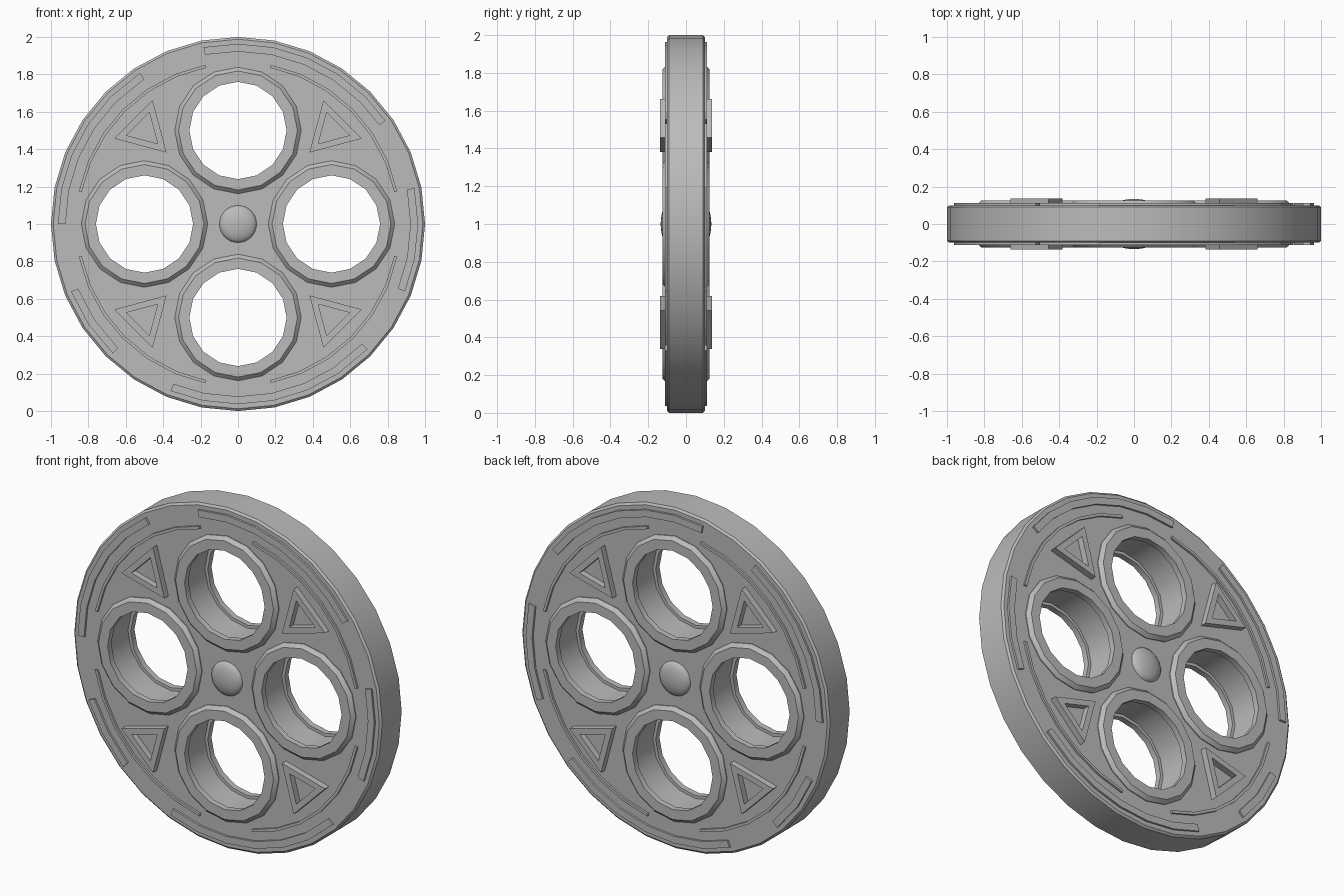
import bpy, bmesh, math

if "Cube" in bpy.data.objects:
    bpy.data.objects.remove(bpy.data.objects["Cube"])

grey = bpy.data.materials.new("plain_grey")
grey.diffuse_color = (0.5, 0.5, 0.5, 1)
grey.use_nodes = True
grey.node_tree.nodes["Principled BSDF"].inputs["Base Color"].default_value = grey.diffuse_color
AXLE_Z = 1.0


def point(r, deg, y, cx=0.0, cz=AXLE_Z):
    a = math.radians(deg)
    return (cx + r * math.cos(a), y, cz + r * math.sin(a))


def finish(bm, name, mirror=False, smooth=True):
    bmesh.ops.recalc_face_normals(bm, faces=bm.faces)
    me = bpy.data.meshes.new(name)
    bm.to_mesh(me)
    bm.free()
    me.materials.append(grey)
    ob = bpy.data.objects.new(name, me)
    bpy.context.collection.objects.link(ob)
    if mirror:  # repeat the relief on the back face
        m = ob.modifiers.new("both_faces", 'MIRROR')
        m.use_axis = (False, True, False)
        m.use_mirror_merge = False
    if smooth:
        shade(ob)
    return ob


def shade(ob):
    bpy.ops.object.select_all(action='DESELECT')
    ob.select_set(True)
    bpy.context.view_layer.objects.active = ob
    bpy.ops.object.shade_smooth_by_angle(angle=math.radians(30))


def lathe(bm, profile, n, cx=0.0, cz=AXLE_Z, phase=0.0, closed=True):
    """Spin (radius, y) points round the y axis; open profiles get end caps."""
    loops = [[bm.verts.new(point(r, phase + 360 * i / n, y, cx, cz)) for i in range(n)]
             for r, y in profile]
    pairs = list(zip(loops, loops[1:]))
    if closed:
        pairs.append((loops[-1], loops[0]))
    else:
        bm.faces.new(loops[0])
        bm.faces.new(loops[-1])
    for a, b in pairs:
        for i in range(n):
            j = (i + 1) % n
            bm.faces.new((a[i], a[j], b[j], b[i]))


def arc_strip(bm, r0, r1, a0, a1, y0, y1):
    """Raised curved strip whose corners follow the 32-sided rim."""
    step = 360 / 32
    angles = [a0] + [k * step for k in range(-40, 41)
                     if a0 + 1 < k * step < a1 - 1] + [a1]
    rings = [[bm.verts.new(point(r, a, y))
              for r, y in ((r0, y0), (r1, y0), (r1, y1), (r0, y1))] for a in angles]
    for p, q in zip(rings, rings[1:]):
        for i in range(4):
            j = (i + 1) % 4
            bm.faces.new((p[i], p[j], q[j], q[i]))
    bm.faces.new(rings[0])
    bm.faces.new(rings[-1])


hole_centres = [(0.5 * math.cos(k * math.pi / 2), AXLE_Z + 0.5 * math.sin(k * math.pi / 2))
                for k in range(4)]

# Wheel disc with slightly bevelled rim
bm = bmesh.new()
lathe(bm, [(0.988, -0.1), (1.0, -0.09), (1.0, 0.09), (0.988, 0.1)], 32, closed=False)
disc = finish(bm, "wheel_disc", smooth=False)

# Four round openings cut through the disc
bm = bmesh.new()
for cx, cz in hole_centres:
    lathe(bm, [(0.278, -0.3), (0.278, 0.3)], 16, cx, cz, closed=False)
cutter = finish(bm, "opening_cutter", smooth=False)
cutter.hide_render = True
cut = disc.modifiers.new("openings", 'BOOLEAN')
cut.operation = 'DIFFERENCE'
cut.solver = 'EXACT'
cut.object = cutter
bpy.context.view_layer.objects.active = disc
bpy.ops.object.modifier_apply(modifier=cut.name)
bpy.data.objects.remove(cutter)
shade(disc)

# Chamfered collars round the openings
bm = bmesh.new()
for cx, cz in hole_centres:
    lathe(bm, [(0.26, -0.09), (0.26, -0.125), (0.318, -0.125), (0.338, -0.105),
               (0.338, -0.09)], 16, cx, cz)
finish(bm, "opening_collars", mirror=True)

# Triangular frames between the openings, pointing at the hub
bm = bmesh.new()
for k in range(4):
    a = 45 + 90 * k
    x, _, z = point(0.707, a, 0)
    lathe(bm, [(0.1, -0.095), (0.1, -0.137), (0.167, -0.137), (0.167, -0.095)],
          3, x, z, phase=a + 180)
finish(bm, "triangle_frames", mirror=True, smooth=False)

# Uneven raised strips near the rim
bm = bmesh.new()
for a0, a1 in ((35, 101), (123, 180), (202, 226), (248, 316), (-22, 11.5)):
    if a0 > 180:
        a0, a1 = a0 - 360, a1 - 360
    arc_strip(bm, 0.922, 0.963, a0, a1, -0.112, -0.095)
finish(bm, "rim_strips", mirror=True)

# Four thin inner strips
bm = bmesh.new()
for k in range(4):
    arc_strip(bm, 0.853, 0.869, 11.5 + 90 * k, 78.5 + 90 * k, -0.112, -0.095)
finish(bm, "inner_strips", mirror=True)

# Domed hub cap on each face
bm = bmesh.new()
dome = [(0.1 * math.cos(t), -0.098 - 0.036 * math.sin(t))
        for t in (math.radians(d) for d in (0, 15, 30, 45, 60, 75, 86))]
lathe(bm, dome, 32, closed=False)
finish(bm, "hub_dome", mirror=True)
